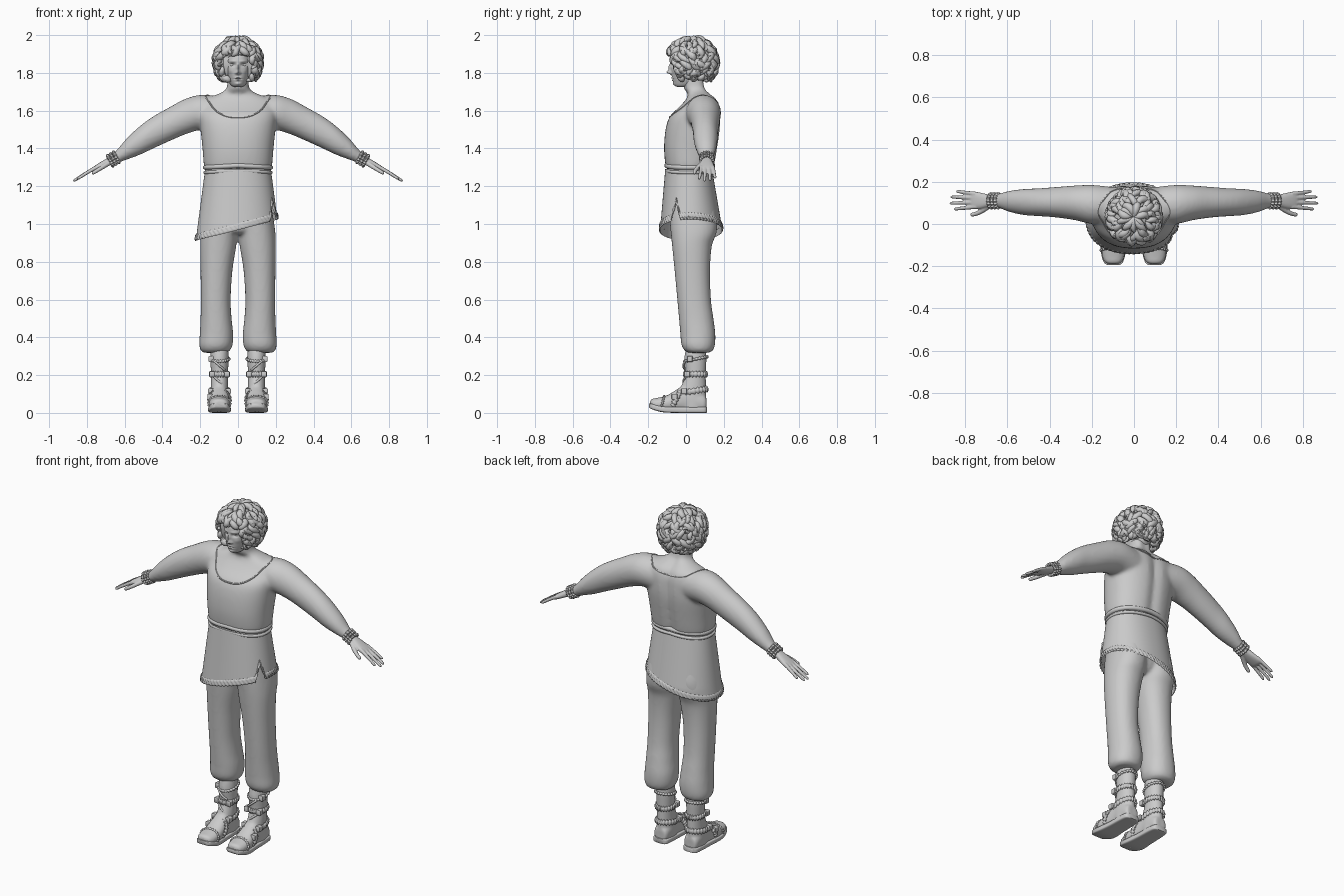
import bpy, bmesh, random
from math import sin, cos, pi, exp, sqrt
from mathutils import Vector as V
from mathutils.bvhtree import BVHTree

if "Cube" in bpy.data.objects:
    bpy.data.objects.remove(bpy.data.objects["Cube"])

random.seed(4)


def spline(rows, k=6):
    """Catmull-Rom interpolation of number tuples."""
    out = []
    for i in range(len(rows) - 1):
        q = [rows[max(0, min(len(rows) - 1, i + d))] for d in (-1, 0, 1, 2)]
        for j in range(k):
            t = j / k
            out.append([.5 * (2 * b + (c - a) * t + (2 * a - 5 * b + 4 * c - d) * t * t
                              + (3 * b - a - 3 * c + d) * t ** 3) for a, b, c, d in zip(*q)])
    return out + [list(rows[-1])]


def oval(c, u, v, n=48, p=2.0):
    f = lambda w: (1 if w >= 0 else -1) * abs(w) ** (2 / p)
    return [V(c) + V(u) * f(cos(2 * pi * i / n)) + V(v) * f(sin(2 * pi * i / n)) for i in range(n)]


def column(rows, p=2.0, n=48, k=6):
    """Upright form from rows of z, centre x, half width, front y, back y."""
    return [oval((cx, (f + b) / 2, z), (rx, 0, 0), (0, (b - f) / 2, 0), n, p)
            for z, cx, rx, f, b in spline(rows, k)]


def tube(pts, r, height=1.0, n=10, closed=False):
    """Sweep along points with radius r(t); height stretches the first section axis."""
    pts, rings, u, m = [V(p) for p in pts], [], V((0, .01, 1)), len(pts)
    for i, p in enumerate(pts):
        a, b = (pts[i - 1], pts[(i + 1) % m]) if closed else (pts[max(i - 1, 0)], pts[min(i + 1, m - 1)])
        t = (b - a).normalized()
        u = (u - t * u.dot(t)).normalized()
        rad = r(i / (m - 1))
        rings.append(oval(p, u * rad * height, t.cross(u) * rad, n))
    return rings


def flip(stack):
    return [[V((-p.x, p.y, p.z)) for p in ring] for ring in stack]


def skin(name, *stacks, closed=False, cap=True, mirror=False, voxel=0, smooth=4):
    bm = bmesh.new()
    for stack in stacks:
        rows = [[bm.verts.new(p) for p in ring] for ring in stack]
        n = len(rows[0])
        for a, b in zip(rows, rows[1:] + (rows[:1] if closed else [])):
            for i in range(n):
                bm.faces.new((a[i], a[(i + 1) % n], b[(i + 1) % n], b[i]))
        if cap and not closed:
            bm.faces.new(rows[0])
            bm.faces.new(rows[-1])
    bmesh.ops.recalc_face_normals(bm, faces=bm.faces)
    me = bpy.data.meshes.new(name)
    bm.to_mesh(me)
    me.polygons.foreach_set("use_smooth", [True] * len(me.polygons))
    me.set_sharp_from_angle(angle=.9)
    ob = bpy.data.objects.new(name, me)
    bpy.context.collection.objects.link(ob)
    if mirror:
        ob.modifiers.new("mirror", 'MIRROR').use_mirror_merge = False
    if voxel:
        m = ob.modifiers.new("blend", 'REMESH')
        m.mode, m.voxel_size, m.use_smooth_shade = 'VOXEL', voxel, True
        m = ob.modifiers.new("relax", 'SMOOTH')
        m.iterations, m.factor = smooth, .5
    return ob


# tunic top: torso, neck and sleeves blended together
torso = column([(1.285, 0, .168, -.095, .14), (1.31, 0, .18, -.108, .152), (1.4, 0, .188, -.116, .168),
                (1.5, 0, .198, -.108, .182), (1.57, 0, .205, -.085, .183), (1.62, 0, .205, -.035, .178),
                (1.66, 0, .185, .0, .162), (1.69, 0, .10, .01, .13), (1.72, 0, .06, -.012, .108),
                (1.78, 0, .055, -.02, .1)], 2.3, 64)
for ring in torso:
    for q in ring:
        if q.y > .05:
            q.y -= .014 * exp(-(q.x / .028) ** 2)
arm = [oval((x, y, z), (0, d, 0), (0, 0, h), 40) for x, y, z, d, h in spline([
    (.1, .09, 1.585, .085, .09), (.2, .093, 1.59, .092, .093), (.28, .1, 1.568, .082, .094),
    (.36, .103, 1.53, .073, .09), (.45, .103, 1.484, .066, .085), (.52, .104, 1.442, .062, .076),
    (.59, .107, 1.396, .05, .056), (.64, .11, 1.358, .034, .036), (.665, .11, 1.342, .028, .028)])]
tunic = skin("tunic_top", torso, arm, flip(arm), voxel=.01, smooth=6)

# neckline seam laid on the tunic surface
bpy.context.view_layer.update()
tree = BVHTree.FromObject(tunic, bpy.context.evaluated_depsgraph_get())
seam = []
for i in range(72):
    a = 2 * pi * i / 72
    low = 1.565 if sin(a) < 0 else 1.635
    q = V((.17 * cos(a), .06 + (.15 if sin(a) < 0 else .1) * sin(a), low + (1.68 - low) * abs(cos(a)) ** 3))
    seam.append(tree.find_nearest(q)[0])
skin("neckline_seam", tube(seam, lambda t: .004, n=6, closed=True), closed=True)

# waist cords
for z, r, g in ((1.305, .013, 0), (1.278, .009, .002)):
    ring = oval((0, .02, z), (.172 + g, 0, 0), (0, .122, 0), 96, 2.3)
    for q in ring:
        q.z -= .06 * abs(q.x) ** 1.0 - .005
    skin("waist_cord", tube(ring, lambda t: r, closed=True), closed=True)


# tunic skirt with slanted hem and side slit
def hem(a):
    return .968 + .27 * .21 * cos(a) + .09 * max(0, 1 - abs(a + .5) / .17)


def skirt_point(a, z, off=0):
    f = (1.29 - z) / .38
    c, s = cos(a), sin(a)
    ry = (.13 + .032 * f) if s < 0 else (.118 + .052 * min(1, f * 1.25))
    w = (abs(c) ** 2.2 + abs(s) ** 2.2) ** (-1 / 2.2)
    return V(((.174 + .05 * f + off) * c * w, .02 + (ry + off) * s * w, z))


angles = [-pi + 2 * pi * i / 240 for i in range(240)]
skin("tunic_skirt", [[skirt_point(a, 1.29 + (hem(a) - 1.29) * j / 24) for a in angles]
                     for j in range(25)], cap=False)
skin("hem_trim", [[skirt_point(a, hem(a) + .036 * j / 6, .005 + .003 * sin(a * 60 + j * 1.2) - .004 * (j in (0, 6)))
                   for a in angles] for j in range(7)], cap=False)

# baggy trousers
leg = column([(.318, .12, .055, .02, .115), (.328, .12, .075, -.005, .14), (.36, .117, .088, -.024, .153),
              (.42, .114, .088, -.03, .155), (.5, .116, .082, -.037, .145), (.6, .118, .079, -.046, .132),
              (.75, .114, .084, -.06, .127), (.88, .105, .095, -.073, .136), (.95, .1, .098, -.08, .16),
              (1.02, .092, .097, -.086, .166), (1.1, .085, .09, -.088, .15)], 2.2)
hips = column([(.945, 0, .05, -.05, .09), (.97, 0, .11, -.078, .13), (1.05, 0, .165, -.09, .155),
               (1.15, 0, .17, -.09, .14), (1.22, 0, .165, -.085, .12)])
skin("trousers", leg, flip(leg), hips, voxel=.01, smooth=4)

# boots: shaft, foot and sole
X = .098
shaft = column([(.02, X, .048, -.03, .103), (.08, X, .048, -.045, .107), (.13, X, .046, -.03, .106),
                (.2, X, .045, -.005, .105), (.28, X, .048, -.01, .108), (.34, X, .046, 0, .105)])


def along_y(rows, p):
    return [oval((X, y, z), (w, 0, 0), (0, 0, h), 40, p) for y, w, z, h in spline(rows, 4)]


foot = along_y([(-.19, .02, .048, .014), (-.18, .04, .048, .026), (-.15, .053, .046, .034),
                (-.1, .056, .05, .043), (-.05, .052, .063, .06), (0, .048, .075, .075),
                (.06, .047, .06, .06), (.1, .04, .05, .045), (.108, .025, .05, .03)], 2.3)
skin("boot", shaft, foot, mirror=True, voxel=.007, smooth=3)
skin("boot_sole", along_y([(-.195, .025, .04, .01), (-.18, .046, .034, .015), (-.12, .06, .019, .016),
                           (-.03, .054, .016, .016), (.05, .051, .016, .016), (.1, .045, .016, .016),
                           (.112, .026, .016, .014)], 5), mirror=True)

# braided boot straps and buckles
ripple = lambda r, k: (lambda t: r * (1 + .3 * sin(t * 2 * pi * k)))
straps = [((X, .052, .285), (.05, 0, 0), (0, .06, .012), 1.0), ((X, .05, .205), (.048, 0, 0), (0, .058, 0), 2.0),
          ((X, .038, .115), (.05, 0, 0), (0, .072, .012), 2.0), ((X, -.055, .068), (.057, 0, 0), (0, .028, .052), 1.8),
          ((X, -.125, .05), (.057, 0, 0), (0, .01, .037), .8)]
for c, u, v, h in straps:
    skin("boot_strap", tube(oval(c, u, v, 110), ripple(.007, 22), h, 8, True), closed=True, mirror=True)
for x, y, z in ((X + .04, .005, .205), (X - .04, .005, .205), (X + .046, -.01, .115),
                (X - .046, -.01, .115), (X + .05, -.06, .085), (X + .045, .02, .285)):
    skin("buckle", [oval((x, y + d, z), (w, 0, 0), (0, 0, w * 1.1), 24, 6)
                    for d, w in ((-.016, .01), (-.013, .014), (.013, .014), (.016, .01))], mirror=True)
for z in (.165, .25):
    skin("boot_tongue_lace", tube([(X + .028 * i / 6, -.002 - .012 * (1 - (i / 6) ** 2), z + .004 * i)
                                   for i in range(-6, 7)], lambda t: .006, n=8), mirror=True)

# hands: palm, fingers and thumb
D, N, W = V((.883, 0, -.47)), V((.47, 0, .883)), V((.655, 0, 1.347))
at = lambda t, y, h=0: W + D * t + N * h + V((0, y, 0))
palm = [oval(at(t, y), (0, w, 0), N * h, 24, 2.4) for t, y, w, h in spline([
    (-.015, .11, .025, .02), (.03, .11, .028, .019), (.08, .11, .038, .017), (.12, .112, .041, .013),
    (.135, .112, .034, .008)])]
tip = lambda r: (lambda t: r * (1 - .3 * t) * min(1, sqrt((1 - t) * 9) + .15))
fingers = [tube([at(.1 + (end - .1) * i / 14, y0 + (y1 - y0) * i / 14, -.008 * (i / 14) ** 2 + .003)
                 for i in range(15)], tip(.0108))
           for y0, y1, end in ((.082, .07, .228), (.103, .098, .252), (.124, .128, .246), (.142, .155, .215))]
thumb = tube([at(.03 + .115 * i / 14, .092 - .048 * sin(i / 14 * pi / 2), -.008 - .008 * i / 14)
              for i in range(15)], tip(.0135))
skin("hand", palm, *fingers, thumb, mirror=True, voxel=.004, smooth=2)

# braided wrist cuffs
for t in (-.012, .006, .024):
    skin("wrist_cuff", tube(oval(at(t, .11), (0, .032, 0), N * .03, 80), ripple(.008, 16), 1, 8, True),
         closed=True, mirror=True)

# head with sculpted face
head = column([(1.725, 0, .015, -.04, .0), (1.732, 0, .034, -.058, .05), (1.755, 0, .049, -.068, .09),
               (1.79, 0, .061, -.076, .115), (1.83, 0, .069, -.08, .135), (1.88, 0, .072, -.082, .145),
               (1.93, 0, .064, -.06, .135), (1.96, 0, .04, -.015, .1), (1.97, 0, .01, .03, .05)], 2.15, 96, 12)
bumps = [(0, 1.803, .009, .010, .024), (0, 1.828, .007, .018, .014), (.012, 1.799, .005, .005, .007),
         (.03, 1.843, .015, .009, -.014), (.03, 1.861, .02, .006, .005), (0, 1.774, .017, .004, .005),
         (0, 1.761, .013, .004, .006), (0, 1.7675, .02, .0025, -.005), (0, 1.742, .016, .008, .006),
         (.042, 1.81, .014, .014, .004)]
for ring in head:
    for q in ring:
        if q.y < .0:
            x, z = abs(q.x), q.z
            q.y -= sum(d * exp(-((x - bx) / sx) ** 2 - ((z - bz) / sz) ** 2) for bx, bz, sx, sz, d in bumps)
skin("head", head)
skin("eye", [oval((.03, -.051, 1.843 + .012 * cos(pi * j / 12)), (.015 * sin(pi * j / 12) + 1e-4, 0, 0),
                  (0, .011 * sin(pi * j / 12) + 1e-4, 0), 20) for j in range(13)], mirror=True)


# curly hair: cap plus layered wavy locks
def scalp(az, phi, k=1.0):
    h = sin(phi) if phi < pi / 2 else max(0, sin(phi)) ** .6
    return V((.118 * k * h * sin(az), .032 - .128 * k * h * cos(az), 1.865 + .116 * k * cos(phi)))


skin("hair_cap", [[scalp(2 * pi * i / 40, p, .93 if abs((2 * pi * i / 40 + pi) % (2 * pi) - pi) > .75 or p < 1.3 else .8)
                   for i in range(40)] for p in [.02 + 2.5 * j / 24 for j in range(25)]])
locks = []
for phi0, length, count in ((.05, .75, 11), (.45, .7, 18), (.8, .65, 24), (1.15, .6, 26), (1.5, .6, 26),
                            (1.85, .55, 26), (2.15, .5, 22)):
    for c in range(count):
        az = 2 * pi * (c + random.uniform(-.35, .35)) / count
        p0 = phi0 + random.uniform(-.1, .1)
        front = abs((az + pi) % (2 * pi) - pi)
        ln = length * random.uniform(.85, 1.15)
        if front < .72:
            if p0 > 1.0:
                continue
            ln = min(ln, 1.42 - p0)
        turn, ph, wide = random.choice((-1, 1)), random.uniform(0, 6), random.uniform(.015, .021)
        pts = []
        for i in range(15):
            t = i / 14
            swirl = turn * (.12 * sin(5 * t + ph) + .3 * t * t * (front > .8))
            pts.append(scalp(az + swirl, p0 + ln * (t - .35 * max(0, t - .7)),
                             .97 + .06 * sin(pi * t) + .12 * max(0, t - .7) * (p0 > .9)))
        locks.append(tube(pts, lambda t: wide * (sin(pi * (.08 + .88 * t))) ** .8, n=7))
# loose ringlets around the rim
for c in range(46):
    az = random.uniform(.72, 2 * pi - .72)
    o = scalp(az, random.uniform(1.2, 2.5), 1.0)
    out = (o - V((0, .032, 1.865))).normalized()
    side = out.cross(V((0, 0, 1))).normalized()
    a0, s = random.uniform(0, 6), random.uniform(.012, .018)
    locks.append(tube([o + (side * cos(a0 + .42 * i) + V((0, 0, 1)) * sin(a0 + .42 * i)) * s * (1.2 - i / 22)
                       + out * .0014 * i for i in range(14)], lambda t: .009 * (1 - .75 * t), n=7))
skin("hair_locks", *locks)
